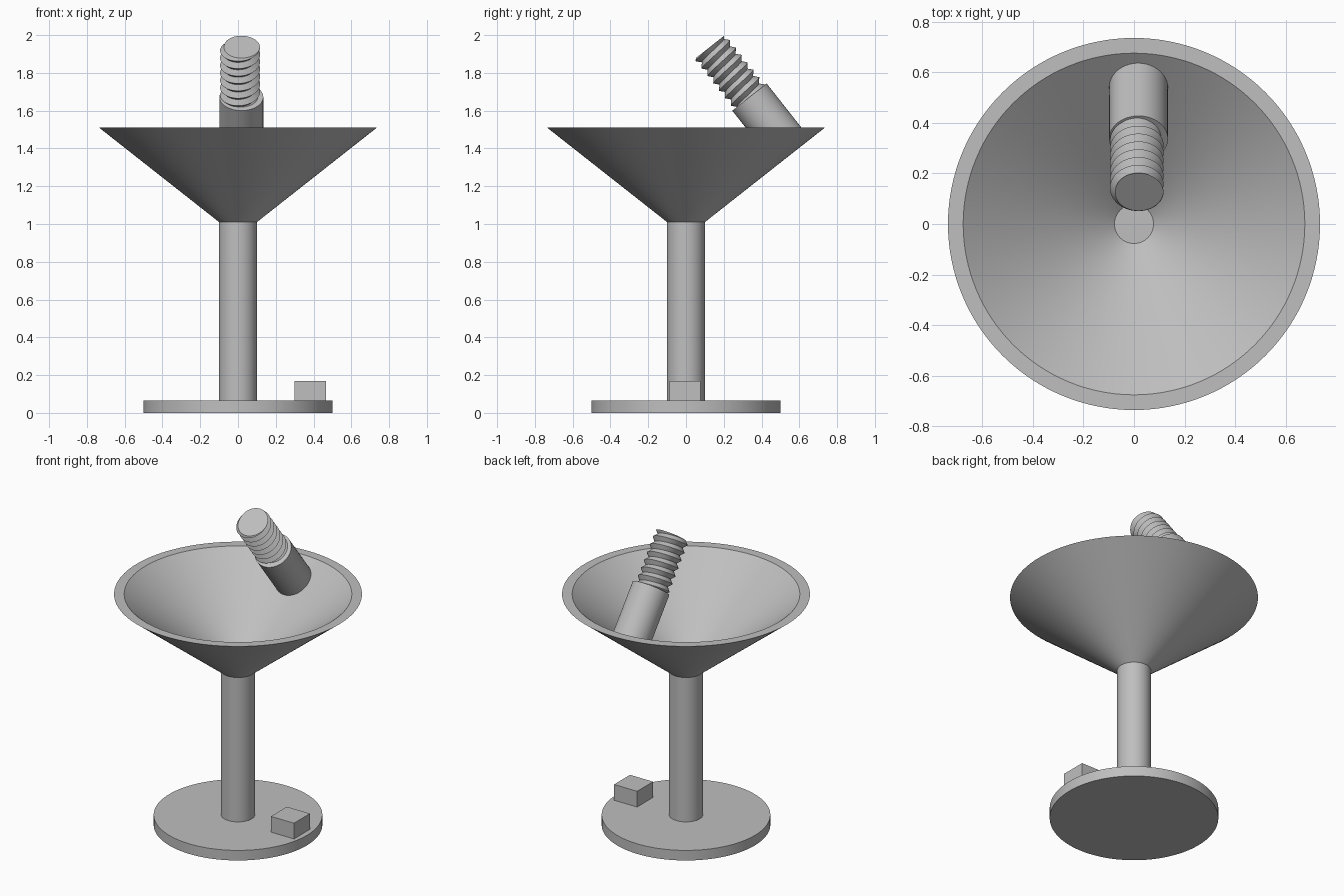
import bpy, bmesh, math
from mathutils import Matrix, Vector

if "Cube" in bpy.data.objects:
    bpy.data.objects.remove(bpy.data.objects["Cube"])

grey = bpy.data.materials.new("plain grey")
grey.diffuse_color = (0.52, 0.52, 0.52, 1)
grey.use_nodes = True
grey.node_tree.nodes["Principled BSDF"].inputs["Base Color"].default_value = grey.diffuse_color


def make(name, bm, matrix=Matrix()):
    """Turn a bmesh into a grey object with sharp edges kept."""
    bmesh.ops.recalc_face_normals(bm, faces=bm.faces)
    mesh = bpy.data.meshes.new(name)
    bm.to_mesh(mesh)
    bm.free()
    mesh.materials.append(grey)
    obj = bpy.data.objects.new(name, mesh)
    obj.matrix_world = matrix
    bpy.context.collection.objects.link(obj)
    bpy.ops.object.select_all(action='DESELECT')
    obj.select_set(True)
    bpy.context.view_layer.objects.active = obj
    bpy.ops.object.shade_smooth_by_angle(angle=math.radians(30))
    return obj


def lathe(name, profile, matrix=Matrix(), sides=96):
    """Revolve (radius, height) points about z, capping both ends."""
    bm = bmesh.new()
    rings = [[bm.verts.new((r * math.cos(2 * math.pi * i / sides),
                            r * math.sin(2 * math.pi * i / sides), z))
              for i in range(sides)] for r, z in profile]
    for a, b in zip(rings, rings[1:]):
        for i in range(sides):
            j = (i + 1) % sides
            bm.faces.new((a[i], a[j], b[j], b[i]))
    bm.faces.new(rings[0])
    bm.faces.new(rings[-1])
    return make(name, bm, matrix)


def helical_thread(name, root, crest, pitch, length, matrix, sides=64):
    """V-shaped screw thread along z, cut flat at the top."""
    bm = bmesh.new()
    turns = math.ceil(length / pitch) + 1
    columns = []
    for i in range(sides + 1):
        a = 2 * math.pi * i / sides
        # alternate crest and root points, one pitch of rise per turn
        columns.append([bm.verts.new(((crest if k % 2 == 0 else root) * math.cos(a),
                                      (crest if k % 2 == 0 else root) * math.sin(a),
                                      length + (k / 2 - turns + i / sides) * pitch))
                        for k in range(2 * turns + 3)])
    for a, b in zip(columns, columns[1:]):
        for k in range(len(a) - 1):
            bm.faces.new((a[k], b[k], b[k + 1], a[k + 1]))
    bmesh.ops.remove_doubles(bm, verts=bm.verts, dist=1e-5)
    for height, up in ((length, 1), (-0.02, -1)):
        cut = bmesh.ops.bisect_plane(
            bm, geom=bm.verts[:] + bm.edges[:] + bm.faces[:], dist=1e-6,
            plane_co=(0, 0, height), plane_no=(0, 0, up), clear_outer=True)
        rim = [g for g in cut['geom_cut'] if isinstance(g, bmesh.types.BMVert)]
        rim.sort(key=lambda v: math.atan2(v.co.y, v.co.x))
        bm.faces.new(rim)
    return make(name, bm, matrix)


# Round foot and stem
lathe("base", [(0.5, 0), (0.5, 0.066)])
lathe("stem", [(0.1, 0.06), (0.1, 1.012)])

# Hollow conical bowl
lathe("bowl", [(0.1, 1.01), (0.735, 1.51), (0.675, 1.51), (0.077, 1.04)], sides=128)

# Small block on the foot
bm = bmesh.new()
bmesh.ops.create_cube(bm, size=1)
bmesh.ops.scale(bm, vec=(0.167, 0.165, 0.109), verts=bm.verts)
make("block", bm, Matrix.Translation((0.383, -0.005, 0.1145)))

# Arm standing square to the bowl wall, with a threaded end
tilt = Matrix.Rotation(math.asin(0.619), 4, 'X')
lathe("arm", [(0.116, -0.355), (0.116, 0)],
      Matrix.Translation((0.018, 0.336, 1.672)) @ tilt, sides=64)
helical_thread("threaded_end", 0.084, 0.106, 0.05, 0.338,
               Matrix.Translation((0.011, 0.336, 1.672)) @ tilt)
